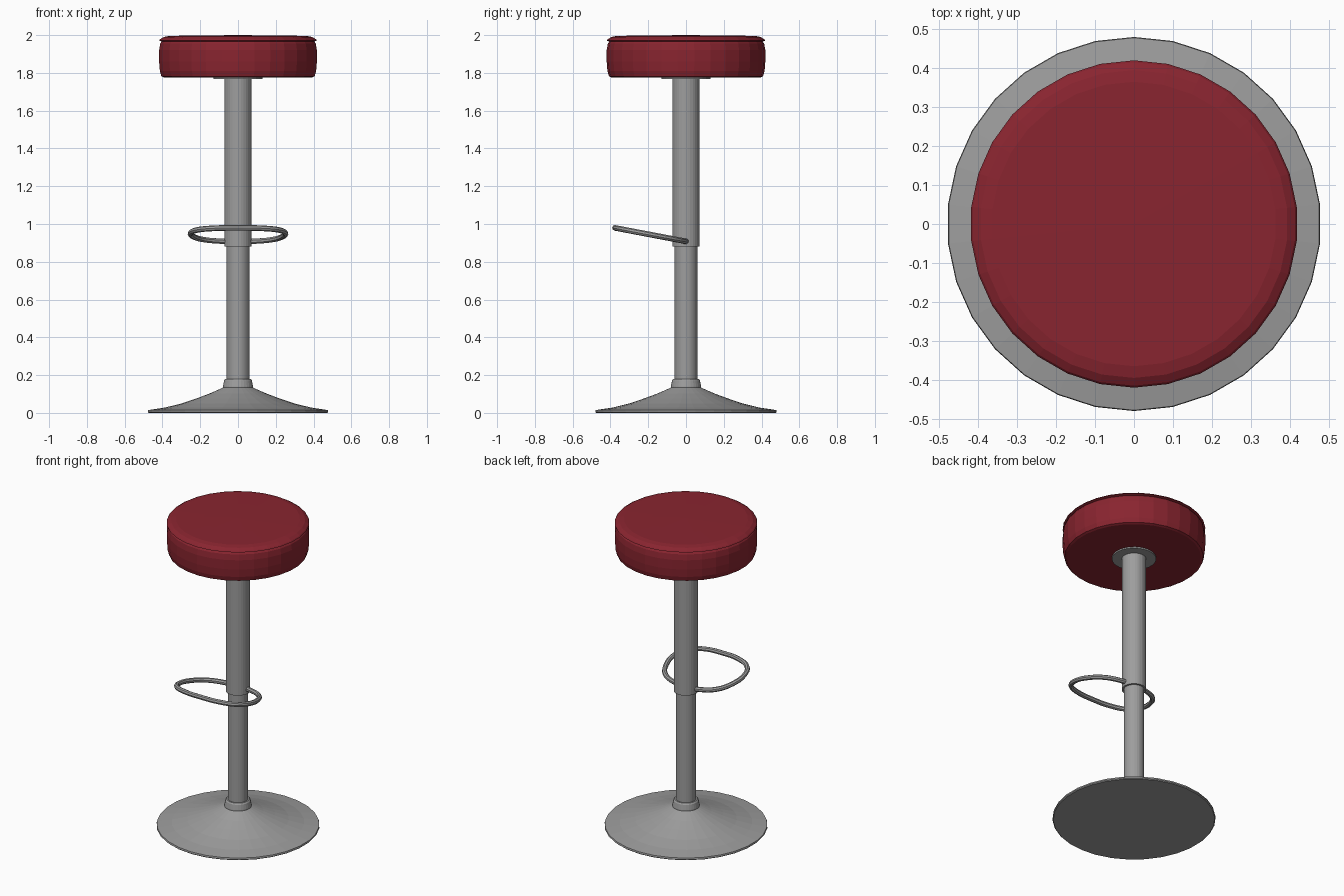
import bpy, bmesh, math

if "Cube" in bpy.data.objects:
    bpy.data.objects.remove(bpy.data.objects["Cube"])

SIDES = 30


def material(name, rgb):
    m = bpy.data.materials.new(name)
    m.diffuse_color = (*rgb, 1.0)
    m.use_nodes = True
    m.node_tree.nodes["Principled BSDF"].inputs["Base Color"].default_value = m.diffuse_color
    return m


METAL = material("grey metal", (0.34, 0.34, 0.34))
RED = material("red leather", (0.25, 0.018, 0.029))


def lathe(name, profile, mat):
    """Spin (radius, height) points, listed bottom to top; radius 0 makes a pole."""
    bm = bmesh.new()
    rings = []
    for r, z in profile:
        if r == 0:
            rings.append([bm.verts.new((0, 0, z))] * SIDES)
            continue
        angles = [math.pi / 2 + i * math.tau / SIDES for i in range(SIDES)]
        rings.append([bm.verts.new((r * math.cos(a), r * math.sin(a), z)) for a in angles])
    for low, high in zip(rings, rings[1:]):
        for i in range(SIDES):
            j = (i + 1) % SIDES
            corners = list(dict.fromkeys((low[i], low[j], high[j], high[i])))
            bm.faces.new(corners)
    bmesh.ops.recalc_face_normals(bm, faces=bm.faces[:])
    mesh = bpy.data.meshes.new(name)
    bm.to_mesh(mesh)
    bm.free()
    mesh.materials.append(mat)
    obj = bpy.data.objects.new(name, mesh)
    bpy.context.collection.objects.link(obj)
    return obj


# Flared floor plate
lathe("base", [(0, 0), (0.475, 0), (0.48, 0.005), (0.478, 0.015), (0.39, 0.028),
               (0.30, 0.05), (0.22, 0.077), (0.15, 0.103), (0.10, 0.125),
               (0.078, 0.135), (0, 0.135)], METAL)

# Collar where the column meets the base
lathe("collar", [(0, 0.125), (0.08, 0.13), (0.08, 0.14), (0.074, 0.172),
                 (0.068, 0.18), (0, 0.18)], METAL)

# Telescopic column
lathe("lower_column", [(0, 0.15), (0.06, 0.15), (0.06, 0.90), (0, 0.90)], METAL)
lathe("upper_column", [(0, 0.88), (0.072, 0.88), (0.072, 1.78), (0, 1.78)], METAL)

# Mounting plate below the seat
lathe("seat_plate", [(0, 1.767), (0.13, 1.767), (0.13, 1.785), (0, 1.785)], METAL)

# Padded seat with a seam under its top panel
lathe("seat", [(0, 1.776), (0.395, 1.776), (0.408, 1.782), (0.416, 1.81),
               (0.42, 1.86), (0.42, 1.92), (0.414, 1.955), (0.406, 1.966),
               (0.42, 1.971), (0.415, 1.978), (0.395, 1.99), (0.365, 1.996),
               (0.20, 1.998), (0, 2.0)], RED)

# Tilted footrest loop, mirrored from its right half
half = [(0.12, -0.366), (0.215, -0.32), (0.25, -0.235), (0.238, -0.14),
        (0.187, -0.054), (0.10, -0.008)]
loop = [(0, -0.376)] + half + [(0, 0)] + [(-x, y) for x, y in reversed(half)]
curve = bpy.data.curves.new("footrest", "CURVE")
curve.dimensions = "3D"
curve.bevel_depth = 0.015
curve.bevel_resolution = 2
curve.resolution_u = 4
spline = curve.splines.new("BEZIER")
spline.bezier_points.add(len(loop) - 1)
spline.use_cyclic_u = True
for point, (x, y) in zip(spline.bezier_points, loop):
    point.co = (x, y, 0.908 - 0.19 * y)
    point.handle_left_type = point.handle_right_type = "AUTO"
curve.materials.append(METAL)
footrest = bpy.data.objects.new("footrest", curve)
bpy.context.collection.objects.link(footrest)
bpy.context.view_layer.objects.active = footrest
footrest.select_set(True)
bpy.ops.object.convert(target="MESH")
bpy.ops.object.shade_smooth_by_angle()
